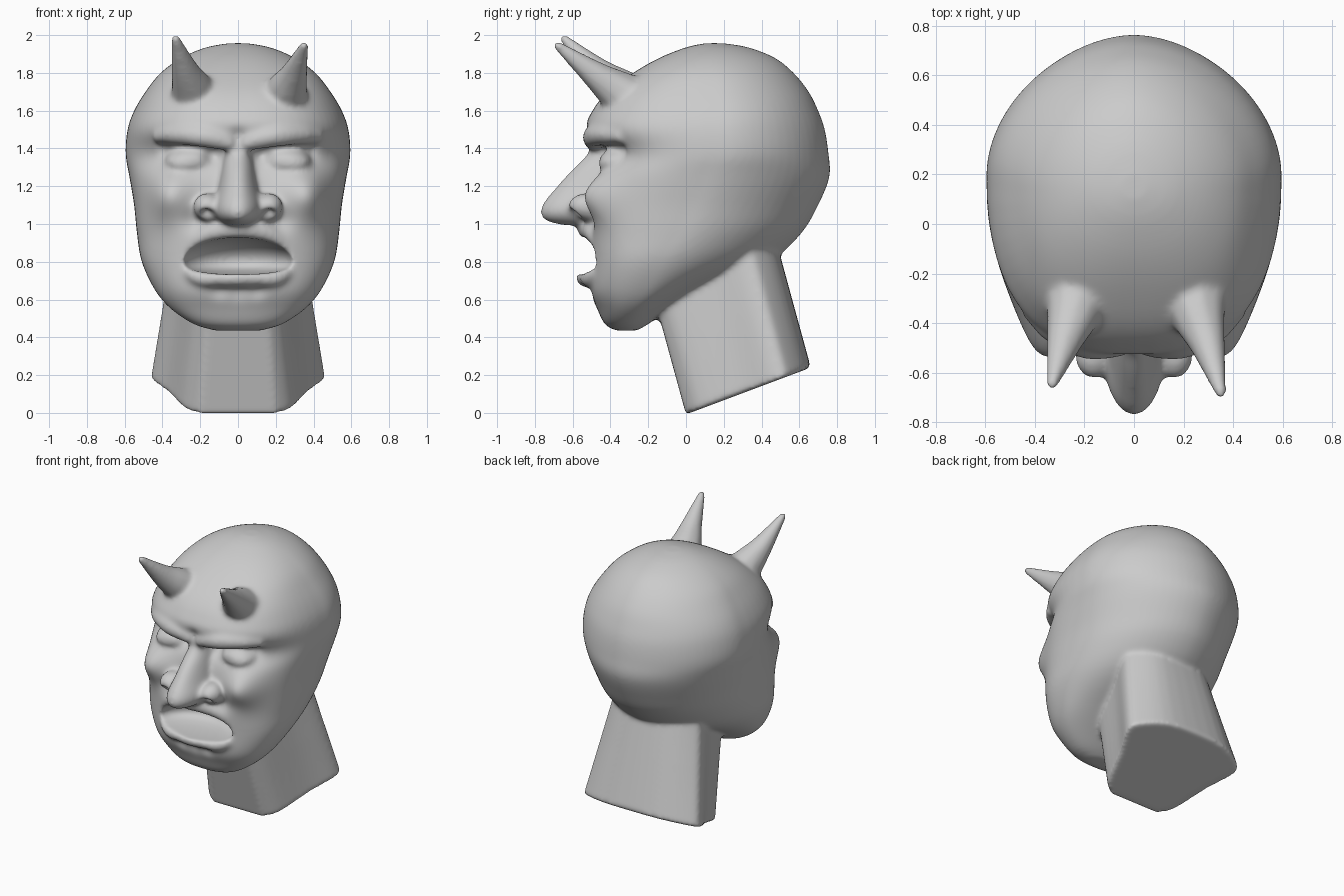
import bpy, bmesh, math
from mathutils import Vector, Matrix

if "Cube" in bpy.data.objects:
    bpy.data.objects.remove(bpy.data.objects["Cube"])

bm = bmesh.new()


def spline(rows, steps):
    """Catmull-Rom resampling of a list of equal-length tuples."""
    out = []
    for i in range(len(rows) - 1):
        a, b = rows[max(i - 1, 0)], rows[i]
        c, d = rows[i + 1], rows[min(i + 2, len(rows) - 1)]
        for s in range(steps):
            t = s / steps
            out.append([0.5 * (2 * q + (r - p) * t + (2 * p - 5 * q + 4 * r - u) * t * t
                               + (3 * q - p - 3 * r + u) * t ** 3)
                        for p, q, r, u in zip(a, b, c, d)])
    return out + [list(rows[-1])]


def loft(rings):
    vs = [[bm.verts.new(p) for p in ring] for ring in rings]
    n = len(vs[0])
    for a, b in zip(vs, vs[1:]):
        for i in range(n):
            bm.faces.new((a[i], a[(i + 1) % n], b[(i + 1) % n], b[i]))
    bm.faces.new(vs[0])
    bm.faces.new(vs[-1])


def slices(rows, back=1.85, seg=64):
    """Loft of super-ellipses; a row is z, y front, y widest, y back, half width, front squareness."""
    rings = []
    for z, yf, yc, yb, hw, front in spline(rows, 4):
        ring = []
        for k in range(seg):
            t = 2 * math.pi * k / seg
            c, s = math.cos(t), math.sin(t)
            e = 2 / (back if s > 0 else front)
            x = math.copysign(abs(c) ** e, c) * hw
            ring.append((x, yc + abs(s) ** e * ((yb if s > 0 else yf) - yc), z))
        rings.append(ring)
    loft(rings)


def blob(c, r):
    m = Matrix.Translation(c) @ Matrix.Diagonal((*r, 1))
    bmesh.ops.create_icosphere(bm, subdivisions=3, radius=1, matrix=m)


def chain(points, sides=(1, -1)):
    """Tapered limb of overlapping spheres; a point is x, y, z, radius."""
    for sx in sides:
        for x, y, z, r in spline(points, 14):
            m = Matrix.Translation((x * sx, y, z))
            bmesh.ops.create_icosphere(bm, subdivisions=2, radius=r, matrix=m)


# skull and jaw
slices([(0.435, -0.37, -0.31, -0.26, 0.12, 2.4), (0.47, -0.43, -0.31, -0.20, 0.235, 2.5),
        (0.55, -0.47, -0.27, -0.08, 0.355, 2.5), (0.65, -0.515, -0.20, 0.10, 0.44, 2.6),
        (0.80, -0.515, -0.12, 0.44, 0.51, 2.7), (0.95, -0.515, 0.0, 0.61, 0.535, 2.9),
        (1.10, -0.49, 0.08, 0.70, 0.55, 3.1), (1.25, -0.455, 0.15, 0.76, 0.575, 3.0),
        (1.37, -0.41, 0.20, 0.755, 0.595, 2.7), (1.50, -0.525, 0.20, 0.735, 0.585, 2.6),
        (1.60, -0.495, 0.20, 0.70, 0.55, 2.6), (1.70, -0.415, 0.18, 0.65, 0.49, 2.6),
        (1.80, -0.28, 0.16, 0.57, 0.41, 2.5), (1.88, -0.14, 0.15, 0.47, 0.30, 2.3),
        (1.935, 0.0, 0.15, 0.33, 0.17, 2.1), (1.957, 0.1, 0.15, 0.2, 0.05, 2)])

# leaning neck with a slanted flat base
half = [(0.2, 0.0), (0.29, 0.08), (0.38, 0.31), (0.46, 0.48), (0.42, 0.56), (0.2, 0.65)]
outline = spline(half + [(-x, y) for x, y in reversed(half)], 4)
loft([[(x * (1 - 0.27 * t), y - 0.205 * t, -0.008 + 0.375 * y + 0.75 * t) for x, y in outline]
      for t in (0, 0.5, 1)])

# nose and nostril wings
slices([(1.43, -0.50, -0.40, -0.30, 0.06, 2), (1.36, -0.53, -0.39, -0.30, 0.075, 2),
        (1.28, -0.61, -0.40, -0.30, 0.09, 2), (1.18, -0.70, -0.42, -0.30, 0.11, 2),
        (1.11, -0.755, -0.48, -0.30, 0.125, 2), (1.06, -0.77, -0.51, -0.30, 0.125, 2),
        (1.02, -0.745, -0.5, -0.30, 0.10, 2), (0.995, -0.66, -0.5, -0.30, 0.06, 2)])
for s in (1, -1):
    blob((0.16 * s, -0.52, 1.09), (0.075, 0.105, 0.075))
    blob((0.25 * s, -0.345, 1.335), (0.14, 0.11, 0.07))       # eyes

# frowning brows
chain([(0.05, -0.488, 1.435, 0.05), (0.19, -0.487, 1.465, 0.06),
       (0.32, -0.43, 1.475, 0.055), (0.41, -0.35, 1.465, 0.045)])
# lips
chain([(0, -0.52, 0.975, 0.058), (0.17, -0.485, 0.945, 0.05), (0.30, -0.42, 0.84, 0.04)])
chain([(0, -0.54, 0.71, 0.048), (0.2, -0.50, 0.715, 0.045), (0.30, -0.42, 0.785, 0.035)])
# horns
chain([(0.24, -0.27, 1.64, 0.14), (0.26, -0.37, 1.71, 0.11), (0.295, -0.48, 1.79, 0.075),
       (0.35, -0.68, 1.945, 0.026)], (1,))
chain([(0.225, -0.27, 1.65, 0.14), (0.245, -0.36, 1.72, 0.11), (0.28, -0.47, 1.81, 0.075),
       (0.33, -0.645, 1.98, 0.026)], (-1,))

bmesh.ops.recalc_face_normals(bm, faces=bm.faces)
mesh = bpy.data.meshes.new("horned_head")
bm.to_mesh(mesh)
bm.free()
head = bpy.data.objects.new("horned_head", mesh)
bpy.context.collection.objects.link(head)

# mouth cutter: arched top, flattened bottom
cb = bmesh.new()
bmesh.ops.create_uvsphere(cb, u_segments=48, v_segments=32, radius=1)
for v in cb.verts:
    x, y, z = v.co
    z = 0.125 * z if z > 0 else -0.07 * abs(z) ** 0.7
    v.co = (0.295 * x, -0.53 + 0.25 * y, 0.803 + z)
cm = bpy.data.meshes.new("mouth_cutter")
cb.to_mesh(cm)
cb.free()
cutter = bpy.data.objects.new("mouth_cutter", cm)
bpy.context.collection.objects.link(cutter)
cutter.hide_render = True


def remesh(name, size):
    m = head.modifiers.new(name, 'REMESH')
    m.mode, m.voxel_size = 'VOXEL', size


# fuse the parts, cut the mouth, soften
remesh("fuse", 0.013)
cut = head.modifiers.new("mouth", 'BOOLEAN')
cut.operation, cut.object, cut.solver = 'DIFFERENCE', cutter, 'EXACT'
remesh("even", 0.012)
sm = head.modifiers.new("soften", 'SMOOTH')
sm.factor, sm.iterations = 0.5, 13
bpy.context.view_layer.update()
fused = bpy.data.meshes.new_from_object(head.evaluated_get(bpy.context.evaluated_depsgraph_get()))
head.modifiers.clear()
head.data = fused
bpy.data.objects.remove(cutter)

# sculpted pushes: centre, radius, push
pushes = [((0.37, -0.44, 1.16), 0.13, (0.01, -0.105, 0)),      # cheekbones
          ((0.165, -0.60, 1.04), 0.035, (0, 0.03, 0.03)),      # nostrils
          ((0.13, -0.43, 1.37), 0.045, (0, 0.035, 0)),         # inner eye corners
          ((0.40, -0.37, 1.39), 0.05, (0, 0.03, 0)),           # outer eye corners
          ((0.0, -0.53, 0.645), 0.06, (0, 0.02, 0)),           # crease under lip
          ((0.10, -0.53, 0.645), 0.05, (0, 0.02, 0)),
          ((0.23, -0.48, 1.02), 0.06, (0, 0.02, 0)),           # smile folds
          ((0.0, -0.55, 1.47), 0.04, (0, 0.02, 0))]            # frown notch
for c, r, push in pushes:
    for s in ((1, -1) if c[0] else (1,)):
        centre = Vector((c[0] * s, c[1], c[2]))
        move = Vector((push[0] * s, push[1], push[2]))
        for v in fused.vertices:
            d2 = (v.co - centre).length_squared / (r * r)
            if d2 < 6:
                v.co += move * math.exp(-d2)

for p in fused.polygons:
    p.use_smooth = True
